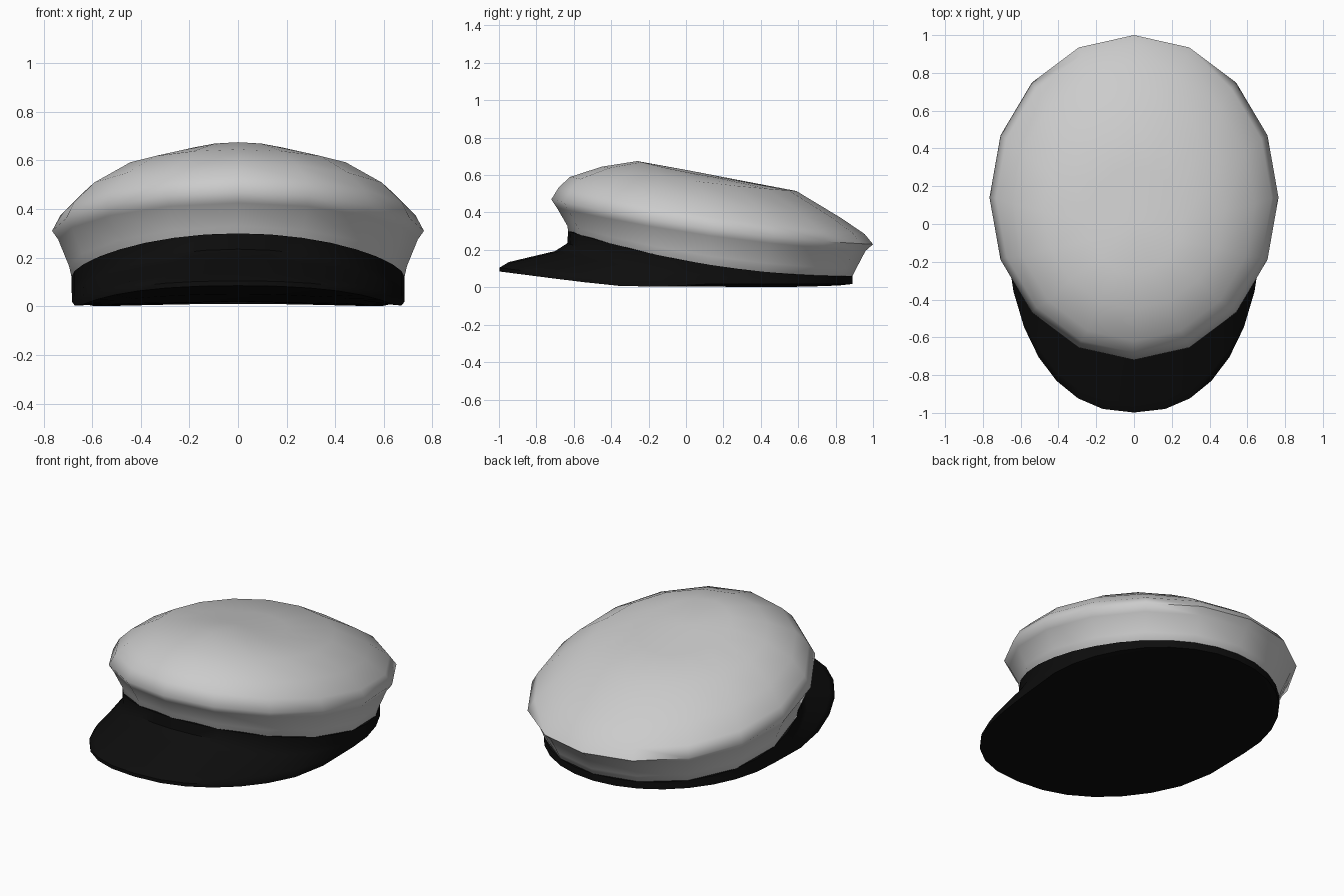
import bpy, bmesh, math

if "Cube" in bpy.data.objects:
    bpy.data.objects.remove(bpy.data.objects["Cube"])


def build(name, loops, cap_top=None, cap_bottom=None, angle=60):
    """Skin a stack of closed loops, optionally closing ends with a fan."""
    bm = bmesh.new()
    rings = [[bm.verts.new(p) for p in loop] for loop in loops]
    n = len(rings[0])
    for a, b in zip(rings, rings[1:]):
        for i in range(n):
            j = (i + 1) % n
            bm.faces.new((a[i], a[j], b[j], b[i]))
    for ring, tip in ((rings[0], cap_bottom), (rings[-1], cap_top)):
        if tip:
            v = bm.verts.new(tip)
            for i in range(n):
                bm.faces.new((ring[i], ring[(i + 1) % n], v))
    bmesh.ops.remove_doubles(bm, verts=bm.verts, dist=0.0005)
    bmesh.ops.recalc_face_normals(bm, faces=bm.faces)
    me = bpy.data.meshes.new(name)
    bm.to_mesh(me)
    bm.free()
    ob = bpy.data.objects.new(name, me)
    bpy.context.collection.objects.link(ob)
    bpy.ops.object.select_all(action='DESELECT')
    ob.select_set(True)
    bpy.context.view_layer.objects.active = ob
    bpy.ops.object.shade_smooth_by_angle(angle=math.radians(angle))
    return ob


def angles(n):
    return [2 * math.pi * i / n for i in range(n)]


def oval(n, front, zf, back, zb, side, zs):
    """Tilted oval loop given its front, back and side points."""
    pts = []
    for t in angles(n):
        s, c = math.sin(t), math.cos(t)
        pts.append((side * s, (front + back) / 2 + (back - front) / 2 * c,
                    zs + (zb - zf) / 2 * c + ((zb + zf) / 2 - zs) * c * c))
    return pts


def mix(a, b, f):
    return [tuple(p + (q - p) * f for p, q in zip(u, v)) for u, v in zip(a, b)]


# Soft crown: flared side wall, rim and tilted dome
crown_rings = [
    (-.61, .27, .87, .05, .665, .10),
    (-.63, .30, .89, .06, .685, .12),
    (-.635, .33, .91, .10, .695, .165),
    (-.69, .425, .96, .195, .74, .275),
    (-.72, .47, 1.0, .23, .765, .31),
    (-.68, .535, .955, .285, .73, .375),
    (-.62, .59, .83, .37, .64, .465),
    (-.45, .645, .59, .515, .48, .565),
    (-.26, .675, .30, .57, .25, .612),
]
build("crown", [oval(16, *r) for r in crown_rings], cap_top=(0, .02, .624), angle=80)


# Visor edge: squarish half oval in front, merging into the band behind
def visor_edge(n, thick):
    pts = []
    profile = [(-1.0, .085), (-.65, .04), (-.4, .01), (-.2, 0), (.13, .018), (.9, .018)]
    for t in angles(n):
        s, c = math.sin(t), math.cos(t)
        if c < 0:
            k = 2 / 2.3
            x = .683 * math.copysign(abs(s) ** k, s)
            y = .13 - 1.128 * abs(c) ** k
        else:
            x, y = .685 * s, .13 + .76 * c
        for (y0, z0), (y1, z1) in zip(profile, profile[1:]):
            if y0 <= y <= y1:
                z = z0 + (z1 - z0) * (y - y0) / (y1 - y0)
                break
        pts.append((x, y, z + thick))
    return pts


# Band with visor and closed underside
N = 32
root = oval(N, -.635, .235, .89, .05, .685, .07)
edge = visor_edge(N, .02)
shoulder = mix(root, edge, .18)
shoulder = [(x, y, z - .018 * max(0, -math.cos(t)))
            for (x, y, z), t in zip(shoulder, angles(N))]
outer = mix(root, edge, .86)
outer = [(x, y, z + .012 * max(0, -math.cos(t)))
         for (x, y, z), t in zip(outer, angles(N))]
band = build("band_and_visor", [
    oval(N, -.60, .30, .86, .06, .655, .12),
    oval(N, -.63, .30, .89, .06, .685, .12),
    root, shoulder, outer, edge,
    visor_edge(N, 0),
    oval(N, -.58, .05, .82, .01, .61, .005),
], cap_top=(0, .12, .02), angle=50)

black = bpy.data.materials.new("black")
black.diffuse_color = (.004, .004, .004, 1)
black.use_nodes = True
black.node_tree.nodes["Principled BSDF"].inputs["Base Color"].default_value = black.diffuse_color
band.data.materials.append(black)
